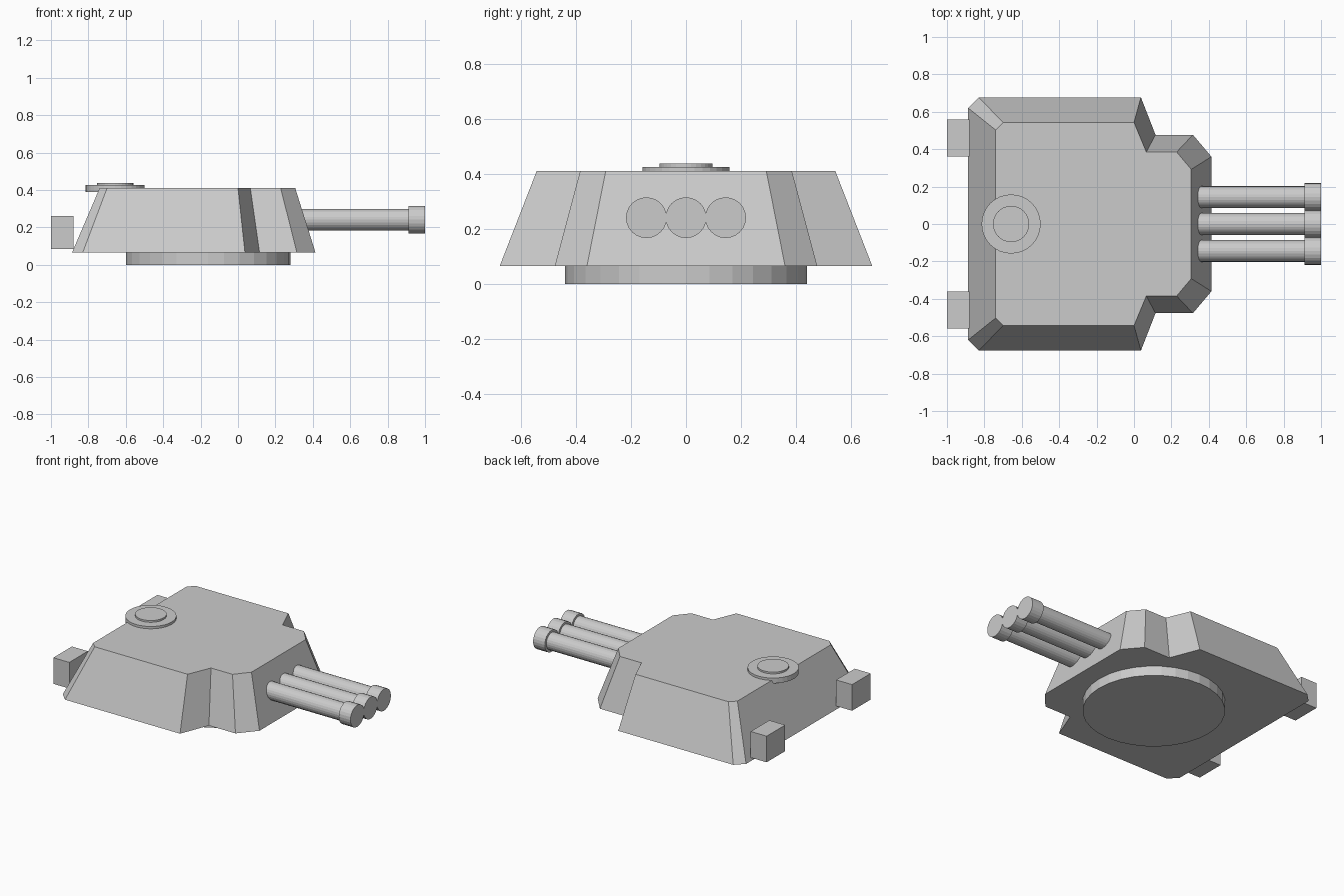
import bpy, bmesh, math
from mathutils import Matrix, Vector

if "Cube" in bpy.data.objects:
    bpy.data.objects.remove(bpy.data.objects["Cube"])


def finish(name, bm):
    bmesh.ops.recalc_face_normals(bm, faces=bm.faces)
    mesh = bpy.data.meshes.new(name)
    bm.to_mesh(mesh)
    bm.free()
    obj = bpy.data.objects.new(name, mesh)
    bpy.context.collection.objects.link(obj)
    return obj


def cylinder(name, start, axis, length, radius, sides=32):
    """Cylinder running from start along axis."""
    axis = Vector(axis)
    rot = axis.to_track_quat('Z', 'Y').to_matrix().to_4x4()
    move = Matrix.Translation(Vector(start) + axis * length / 2)
    bm = bmesh.new()
    bmesh.ops.create_cone(bm, cap_ends=True, segments=sides, radius1=radius,
                          radius2=radius, depth=length, matrix=move @ rot)
    return finish(name, bm)


def box(name, low, high):
    low, high = Vector(low), Vector(high)
    size = Matrix.Diagonal(high - low).to_4x4()
    bm = bmesh.new()
    bmesh.ops.create_cube(bm, size=1, matrix=Matrix.Translation((low + high) / 2) @ size)
    return finish(name, bm)


def mirrored_outline(half):
    return half + [(x, -y) for x, y in reversed(half)]


# Sloped hull: loft between a wide lower outline and a smaller roof outline
lower = mirrored_outline([(0.414, 0.36), (0.315, 0.477), (0.115, 0.477),
                          (0.037, 0.677), (-0.83, 0.677), (-0.887, 0.62)])
roof = mirrored_outline([(0.306, 0.292), (0.228, 0.385), (0.066, 0.385),
                         (0.0, 0.543), (-0.70, 0.543), (-0.74, 0.503)])
bm = bmesh.new()
bottom = [bm.verts.new((x, y, 0.066)) for x, y in lower]
top = [bm.verts.new((x, y, 0.41)) for x, y in roof]
count = len(bottom)
for i in range(count):
    j = (i + 1) % count
    bm.faces.new((bottom[i], bottom[j], top[j], top[i]))
bm.faces.new(bottom)
bm.faces.new(top)
finish("turret_hull", bm)

# Turret ring underneath
cylinder("turret_ring", (-0.16, 0, 0), (0, 0, 1), 0.08, 0.44)

# Roof hatch
cylinder("hatch_base", (-0.657, 0, 0.39), (0, 0, 1), 0.036, 0.158)
cylinder("hatch_lid", (-0.657, 0, 0.42), (0, 0, 1), 0.018, 0.097)

# Three gun barrels with muzzle collars
for label, y in (("left", 0.144), ("centre", 0), ("right", -0.144)):
    cylinder(f"barrel_{label}", (0.25, y, 0.241), (1, 0, 0), 0.70, 0.058, 24)
    cylinder(f"muzzle_{label}", (0.912, y, 0.241), (1, 0, 0), 0.088, 0.074, 24)

# Rear stowage boxes
for label, y in (("left", 0.46), ("right", -0.46)):
    box(f"rear_box_{label}", (-1.0, y - 0.1, 0.084), (-0.88, y + 0.1, 0.262))
